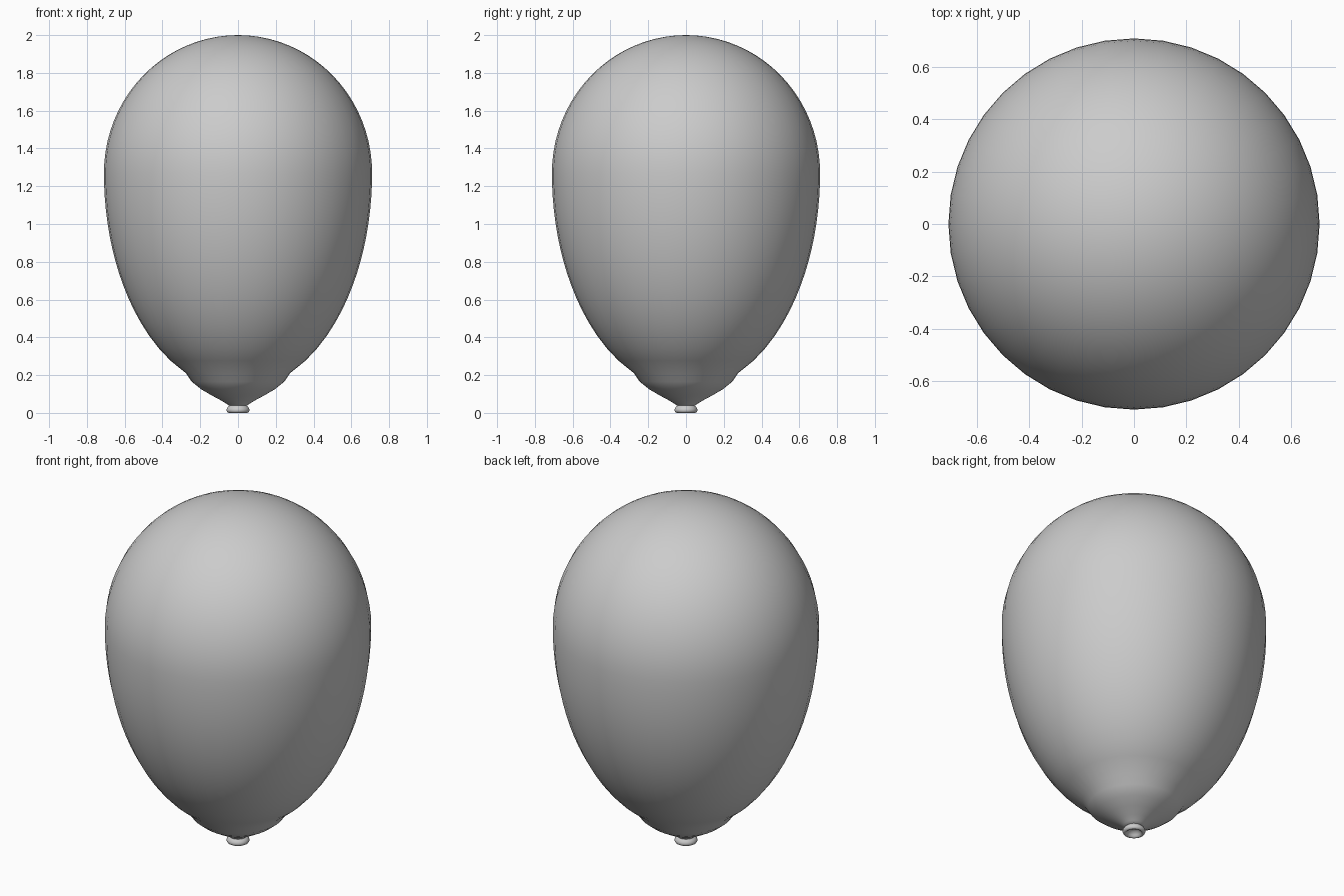
import bpy, bmesh, math

if "Cube" in bpy.data.objects:
    bpy.data.objects.remove(bpy.data.objects["Cube"])

SEGMENTS = 40


def lathe(name, profile, angle):
    """Spin a list of (radius, z) points around the z axis."""
    bm = bmesh.new()
    rings = []
    for r, z in profile:
        if r < 1e-5:
            rings.append([bm.verts.new((0, 0, z))])
        else:
            rings.append([bm.verts.new((r * math.cos(2 * math.pi * i / SEGMENTS),
                                        r * math.sin(2 * math.pi * i / SEGMENTS), z))
                          for i in range(SEGMENTS)])
    for a, b in zip(rings, rings[1:]):
        for i in range(SEGMENTS):
            j = (i + 1) % SEGMENTS
            if len(a) == 1:
                bm.faces.new((a[0], b[j], b[i]))
            elif len(b) == 1:
                bm.faces.new((a[i], a[j], b[0]))
            else:
                bm.faces.new((a[i], a[j], b[j], b[i]))
    bmesh.ops.recalc_face_normals(bm, faces=bm.faces)
    mesh = bpy.data.meshes.new(name)
    bm.to_mesh(mesh)
    bm.free()
    obj = bpy.data.objects.new(name, mesh)
    bpy.context.collection.objects.link(obj)
    bpy.context.view_layer.objects.active = obj
    obj.select_set(True)
    bpy.ops.object.shade_smooth_by_angle(angle=math.radians(angle))
    obj.select_set(False)
    return obj


# Balloon skin: short flared neck, long lower half, round upper half
R, MID, UP, DOWN = 0.71, 1.27, 0.73, 1.15
body = [(0.0, 0.035), (0.045, 0.037), (0.06, 0.048), (0.09, 0.066), (0.14, 0.093),
        (0.195, 0.125), (0.245, 0.165)]
for k in range(16):
    z = 0.21 + (MID - 0.21) * k / 16
    body.append((R * math.sqrt(1 - ((z - MID) / DOWN) ** 2), z))
for k in range(21):
    t = math.pi / 2 * k / 20
    body.append((R * math.cos(t), MID + UP * math.sin(t)))
lathe("balloon_body", body, 60)

# Rolled rim of the mouth, hollow underneath
rim = [(0.0, 0.03), (0.025, 0.026), (0.036, 0.012), (0.042, 0.003), (0.05, 0.0),
       (0.057, 0.004), (0.061, 0.012), (0.06, 0.021), (0.054, 0.031),
       (0.047, 0.037), (0.042, 0.042), (0.0, 0.043)]
lathe("mouth_rim", rim, 60)
